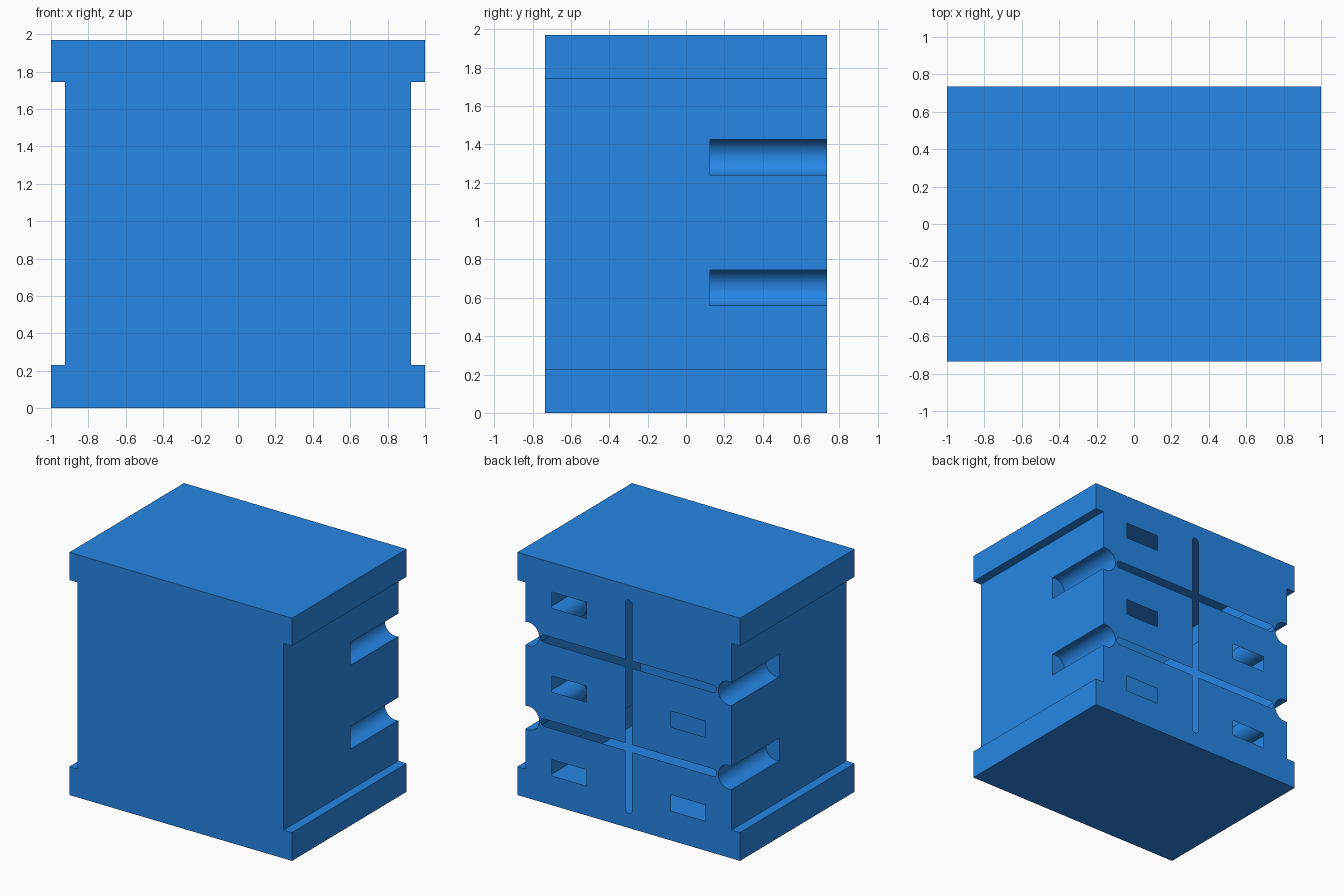
import bpy, bmesh
from math import sin, cos, pi

if "Cube" in bpy.data.objects:
    bpy.data.objects.remove(bpy.data.objects["Cube"])

DEPTH, HEIGHT = 0.735, 1.97
ROWS = (0.652, 1.333)          # heights of grooves and horizontal slots


def prism(name, outline, y0, y1):
    """Extrude an outline in the xz plane along y."""
    bm = bmesh.new()
    face = bm.faces.new([bm.verts.new((x, y0, z)) for x, z in outline])
    ext = bmesh.ops.extrude_face_region(bm, geom=[face])
    moved = [v for v in ext["geom"] if isinstance(v, bmesh.types.BMVert)]
    bmesh.ops.translate(bm, verts=moved, vec=(0, y1 - y0, 0))
    bmesh.ops.recalc_face_normals(bm, faces=bm.faces)
    mesh = bpy.data.meshes.new(name)
    bm.to_mesh(mesh)
    bm.free()
    obj = bpy.data.objects.new(name, mesh)
    bpy.context.collection.objects.link(obj)
    return obj


def rect(cx, cz, w, h):
    return [(cx + sx * w / 2, cz + sz * h / 2)
            for sx, sz in ((-1, -1), (1, -1), (1, 1), (-1, 1))]


def stadium(cx, cz, hx, hz, r, n=12):
    """Round-ended slot; hx, hz give half the distance between end centres."""
    start = -pi / 2 if hx else 0
    pts = []
    for s in (1, -1):
        for i in range(n + 1):
            a = start + pi * i / n + (0 if s > 0 else pi)
            pts.append((cx + s * hx + r * cos(a), cz + s * hz + r * sin(a)))
    return pts


def circle(cx, cz, r, n=48):
    return [(cx + r * cos(2 * pi * i / n), cz + r * sin(2 * pi * i / n)) for i in range(n)]


# Body with a wide foot and cap
half = [(1, 0), (1, 0.23), (0.925, 0.23), (0.925, 1.745), (1, 1.745), (1, HEIGHT)]
body = prism("box_shell", half + [(-x, z) for x, z in reversed(half)], -DEPTH, DEPTH)

cutters = []
# Round grooves on both sides, open at the back
for z in ROWS:
    for s in (-1, 1):
        cutters.append(prism("groove_cutter", circle(s * 0.9, z, 0.096), 0.125, 0.9))

# Openings in the back panel: crossing slots and windows
openings = [stadium(0, z, 0.76, 0, 0.03) for z in ROWS]
openings.append(stadium(0, 0.985, 0, 0.835, 0.03))
for x, z in ((0.533, 0.305), (0.533, 0.985), (0.533, 1.665), (-0.533, 0.305), (-0.533, 0.985)):
    openings.append(rect(x, z, 0.31, 0.13))
for outline in openings:
    cutters.append(prism("opening_cutter", outline, DEPTH - 0.02, 0.9))

for c in cutters:
    c.hide_render = True
    mod = body.modifiers.new("cut", "BOOLEAN")
    mod.operation, mod.solver, mod.object = "DIFFERENCE", "EXACT", c

deps = bpy.context.evaluated_depsgraph_get()
mesh = bpy.data.meshes.new_from_object(body.evaluated_get(deps))
body.modifiers.clear()
body.data = mesh
for c in cutters:
    bpy.data.objects.remove(c)

# The box is a hollow thin shell: remove the recess walls and floors so openings go through
bm = bmesh.new()
bm.from_mesh(mesh)
gone = [f for f in bm.faces
        if all(v.co.y > DEPTH - 0.03 for v in f.verts)
        and any(v.co.y < DEPTH - 0.01 for v in f.verts)]
bmesh.ops.delete(bm, geom=gone, context="FACES")
bm.to_mesh(mesh)
bm.free()

mat = bpy.data.materials.new("blue")
mat.diffuse_color = (0.02, 0.24, 0.79, 1)
mat.use_nodes = True
mat.node_tree.nodes["Principled BSDF"].inputs["Base Color"].default_value = mat.diffuse_color
mesh.materials.clear()
mesh.materials.append(mat)

bpy.context.view_layer.objects.active = body
body.select_set(True)
bpy.ops.object.shade_smooth_by_angle(angle=pi / 6)
